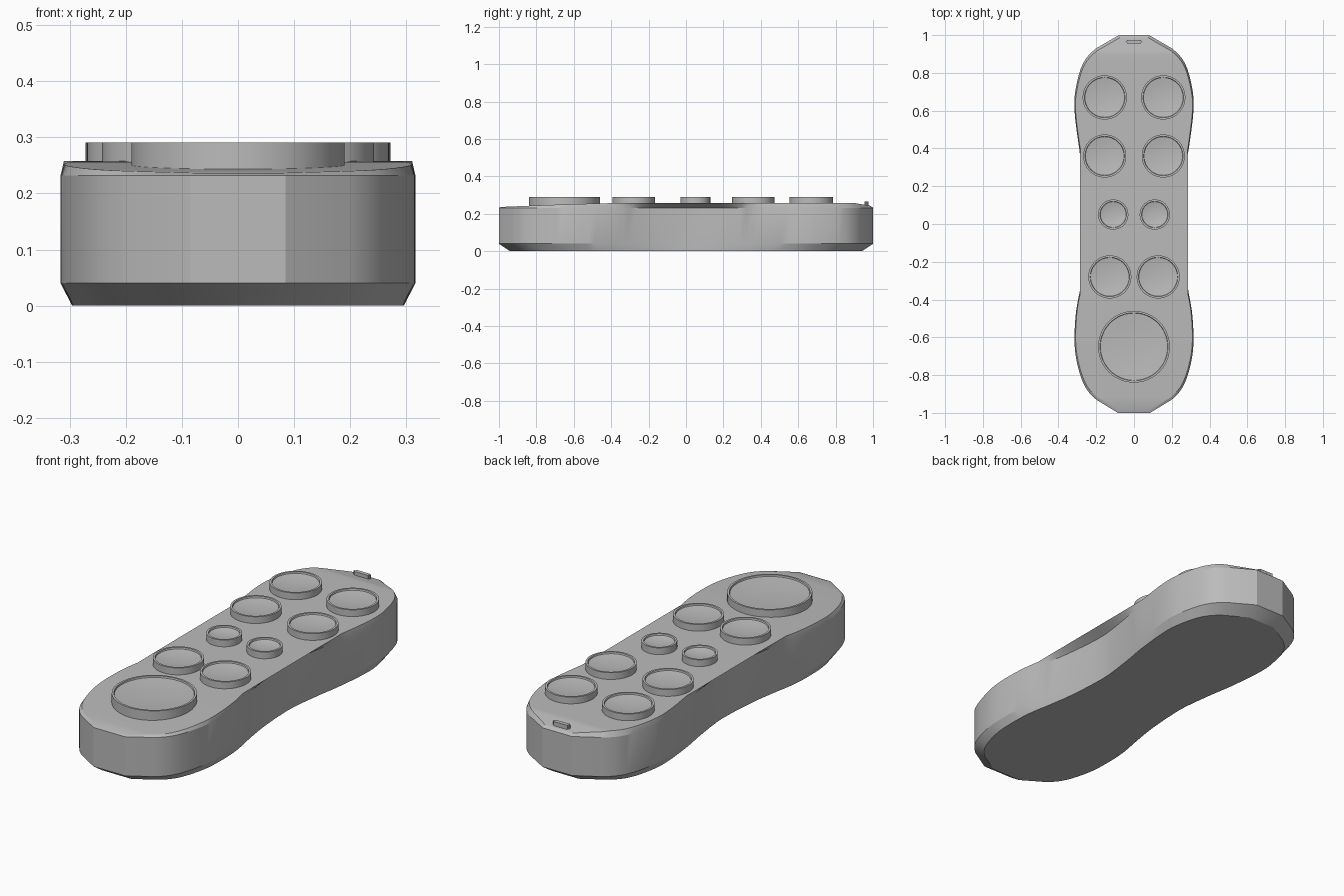
import bpy, bmesh, math

cube = bpy.data.objects.get("Cube")
if cube:
    bpy.data.objects.remove(cube, do_unlink=True)

GREY = (0.5, 0.5, 0.5, 1)
plastic = bpy.data.materials.new("grey plastic")
plastic.use_nodes = True
plastic.diffuse_color = GREY
plastic.node_tree.nodes["Principled BSDF"].inputs["Base Color"].default_value = GREY


def finish(bm, name, angle):
    bmesh.ops.recalc_face_normals(bm, faces=bm.faces)
    mesh = bpy.data.meshes.new(name)
    bm.to_mesh(mesh)
    bm.free()
    mesh.materials.append(plastic)
    ob = bpy.data.objects.new(name, mesh)
    bpy.context.collection.objects.link(ob)
    bpy.ops.object.select_all(action='DESELECT')
    ob.select_set(True)
    bpy.context.view_layer.objects.active = ob
    bpy.ops.object.shade_smooth_by_angle(angle=math.radians(angle))
    return ob


# Half outline of the case: (y, half width), pinched at the middle
OUTLINE = [(-1, .085), (-.93, .2), (-.85, .265), (-.72, .305), (-.6, .315),
           (-.45, .305), (-.3, .275), (-.15, .25), (.05, .236), (.25, .262),
           (.4, .29), (.6, .315), (.72, .308), (.85, .27), (.93, .2), (1, .08)]


def smooth_outline(points, steps=4):
    """Catmull-Rom through the points, with straight facets at both ends."""
    result = [points[0]]
    for i in range(1, len(points) - 2):
        a, b, c, d = points[i - 1:i + 3]
        for k in range(steps):
            t = k / steps
            result.append(tuple(
                .5 * (2 * q + (r - p) * t + (2 * p - 5 * q + 4 * r - s) * t * t
                      + (3 * q - p - 3 * r + s) * t ** 3)
                for p, q, r, s in zip(a, b, c, d)))
    return result + points[-2:]


def top_height(y):
    if y < -.3:
        return .258 - .022 * ((-.3 - y) / .7) ** 1.5
    return .258 - .018 * max(0, (y - .9) / .1)


def base(y, w):
    t = min(1, abs(y) / .6)
    return y * (1 - .06 * t), w * (1 - .065 * t), 0


def top(y, w):
    wide = .285 if abs(y) < .4 else 0
    y *= .987
    return y, max(w - .006, wide), top_height(y)


# Case: four stacked outlines joined by walls, closed by strips across the width
layers = [base, lambda y, w: (y, w, .04), lambda y, w: (y, w, .232), top]
half = smooth_outline(OUTLINE)
bm = bmesh.new()
rings = []
for layer in layers:
    pts = [layer(y, w) for y, w in half]
    right = [bm.verts.new((w, y, z)) for y, w, z in pts]
    left = [bm.verts.new((-w, y, z)) for y, w, z in pts]
    rings.append(right + left[::-1])
n = len(rings[0])
for low, high in zip(rings, rings[1:]):
    for i in range(n):
        j = (i + 1) % n
        bm.faces.new((low[i], low[j], high[j], high[i]))
bm.faces.new(rings[0])
for i in range(n // 2 - 1):
    r = rings[-1]
    bm.faces.new((r[i], r[i + 1], r[n - 2 - i], r[n - 1 - i]))
finish(bm, "case", 20)


# Buttons: turned profile with a thin rim and a dished face
def button(name, x, y, radius, sides=48):
    profile = [(radius, .235), (radius, .291), (radius - .01, .291),
               (radius - .012, .284), (radius * .6, .279), (radius * .25, .276)]
    bm = bmesh.new()
    loops = []
    for r, z in profile:
        loops.append([bm.verts.new((x + r * math.cos(a), y + r * math.sin(a), z))
                      for a in (math.tau * k / sides for k in range(sides))])
    for low, high in zip(loops, loops[1:]):
        for i in range(sides):
            j = (i + 1) % sides
            bm.faces.new((low[i], low[j], high[j], high[i]))
    bm.faces.new(loops[0])
    bm.faces.new(loops[-1])
    finish(bm, name, 30)


for row, x, y, radius in [("top", .155, .67, .117), ("upper", .155, .36, .114),
                          ("small", .11, .05, .08), ("lower", .128, -.28, .114)]:
    button(row + "_button_left", x, y, radius)
    button(row + "_button_right", -x, y, radius)
button("large_button", 0, -.65, .19)

# Small raised lens at the far end
bm = bmesh.new()
bmesh.ops.create_cube(bm, size=1)
for v in bm.verts:
    v.co = (v.co.x * .09, .965 + v.co.y * .02, .25 + v.co.z * .03)
bmesh.ops.bevel(bm, geom=[e for e in bm.edges if abs(e.verts[0].co.z - e.verts[1].co.z) > .01],
                offset=.008, segments=3, affect='EDGES')
finish(bm, "end_lens", 30)
